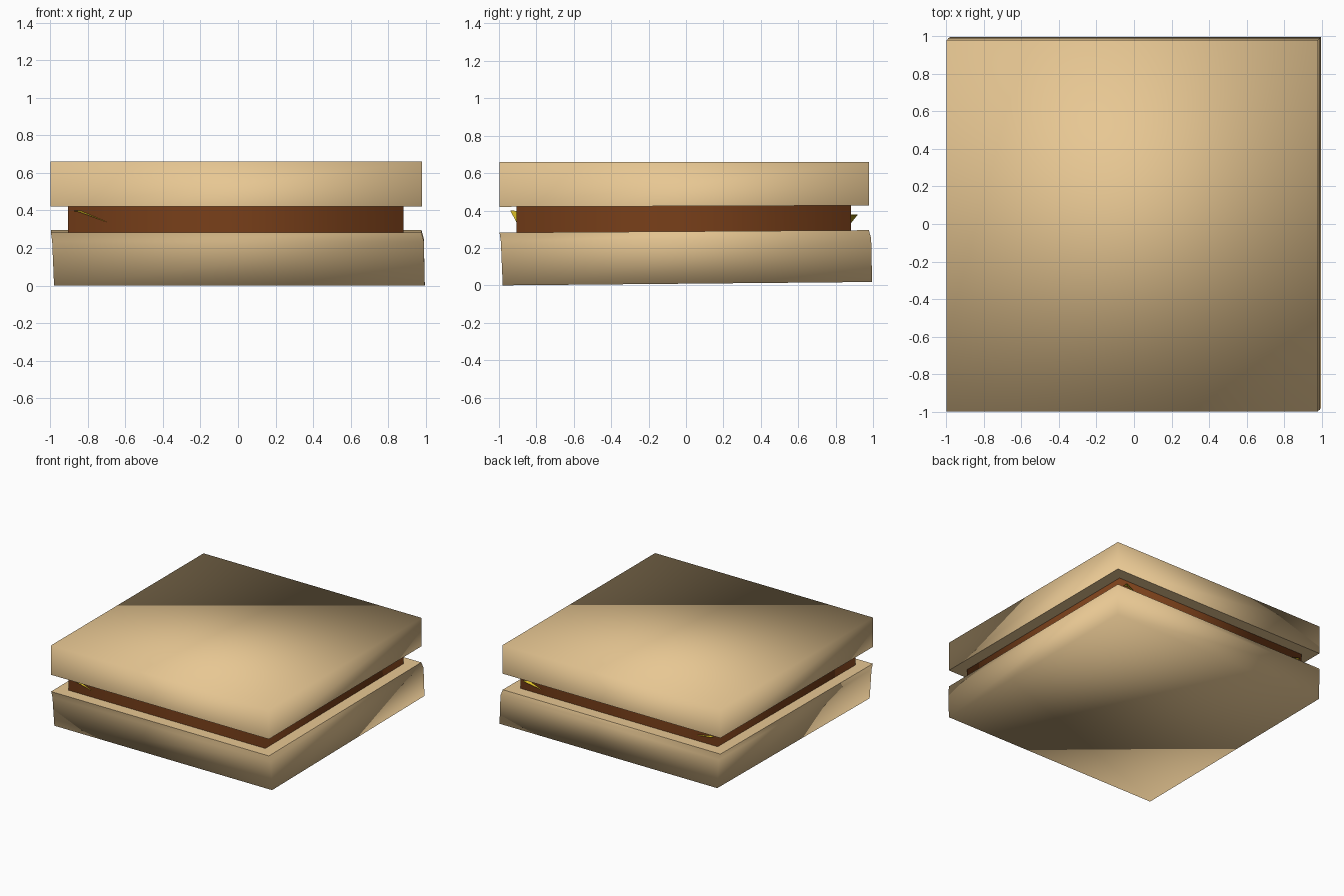
import bpy, bmesh

if "Cube" in bpy.data.objects:
    bpy.data.objects.remove(bpy.data.objects["Cube"])


def material(name, color):
    m = bpy.data.materials.new(name)
    m.diffuse_color = (*color, 1)
    m.use_nodes = True
    m.node_tree.nodes["Principled BSDF"].inputs["Base Color"].default_value = m.diffuse_color
    return m


bread = material("bread", (0.80, 0.57, 0.29))
filling = material("filling", (0.19, 0.05, 0.01))
yellow = material("cheese", (0.75, 0.55, 0.02))


def finish(name, bm, mat):
    bmesh.ops.recalc_face_normals(bm, faces=bm.faces)
    mesh = bpy.data.meshes.new(name)
    bm.to_mesh(mesh)
    bm.free()
    mesh.materials.append(mat)
    obj = bpy.data.objects.new(name, mesh)
    bpy.context.collection.objects.link(obj)
    return obj


def slab(name, rings, mat, sharp_rings=()):
    """Stack square rings (low xy, high xy, z at front, z at back), cap both ends."""
    bm = bmesh.new()
    loops = []
    for lo, hi, zf, zb in rings:
        loops.append([bm.verts.new(p) for p in
                      ((lo, lo, zf), (hi, lo, zf), (hi, hi, zb), (lo, hi, zb))])
    bm.faces.new(loops[0])
    bm.faces.new(loops[-1])
    for a, b in zip(loops, loops[1:]):
        for i in range(4):
            j = (i + 1) % 4
            bm.faces.new((a[i], a[j], b[j], b[i]))
    for f in bm.faces:
        f.smooth = True
    for r in sharp_rings:
        for i in range(4):
            bm.edges.get((loops[r][i], loops[r][(i + 1) % 4])).smooth = False
    return finish(name, bm, mat)


# Bread slices: soft on the outside, crisp where they were cut
slab("bottom_bread", [(-0.98, 0.995, 0.0, 0.018), (-0.99, 0.99, 0.235, 0.25),
                      (-0.997, 0.978, 0.282, 0.295)], bread, (2,))
slab("top_bread", [(-0.998, 0.979, 0.42, 0.427), (-0.998, 0.979, 0.66, 0.66)],
     bread, (0,))

# Square filling between the slices
patty = slab("patty", [(-0.905, 0.882, 0.27, 0.28), (-0.905, 0.882, 0.43, 0.43)],
             filling, (0, 1))

# Thin cheese slice, its two opposite corners curling out of the filling
bm = bmesh.new()
outline = [(-0.87, -0.94, 0.40), (-0.69, -0.905, 0.335), (0.84, -0.86, 0.34),
           (0.86, 0.70, 0.34), (0.84, 0.92, 0.38), (0.68, 0.88, 0.33),
           (-0.69, 0.88, 0.335), (-0.87, 0.91, 0.37), (-0.88, 0.70, 0.34),
           (-0.89, -0.70, 0.36)]
verts = [bm.verts.new(p) for p in outline]
hub = bm.verts.new((0, 0, 0.35))
for i in range(len(verts)):
    bm.faces.new((hub, verts[i], verts[(i + 1) % len(verts)]))
finish("cheese_slice", bm, yellow)
